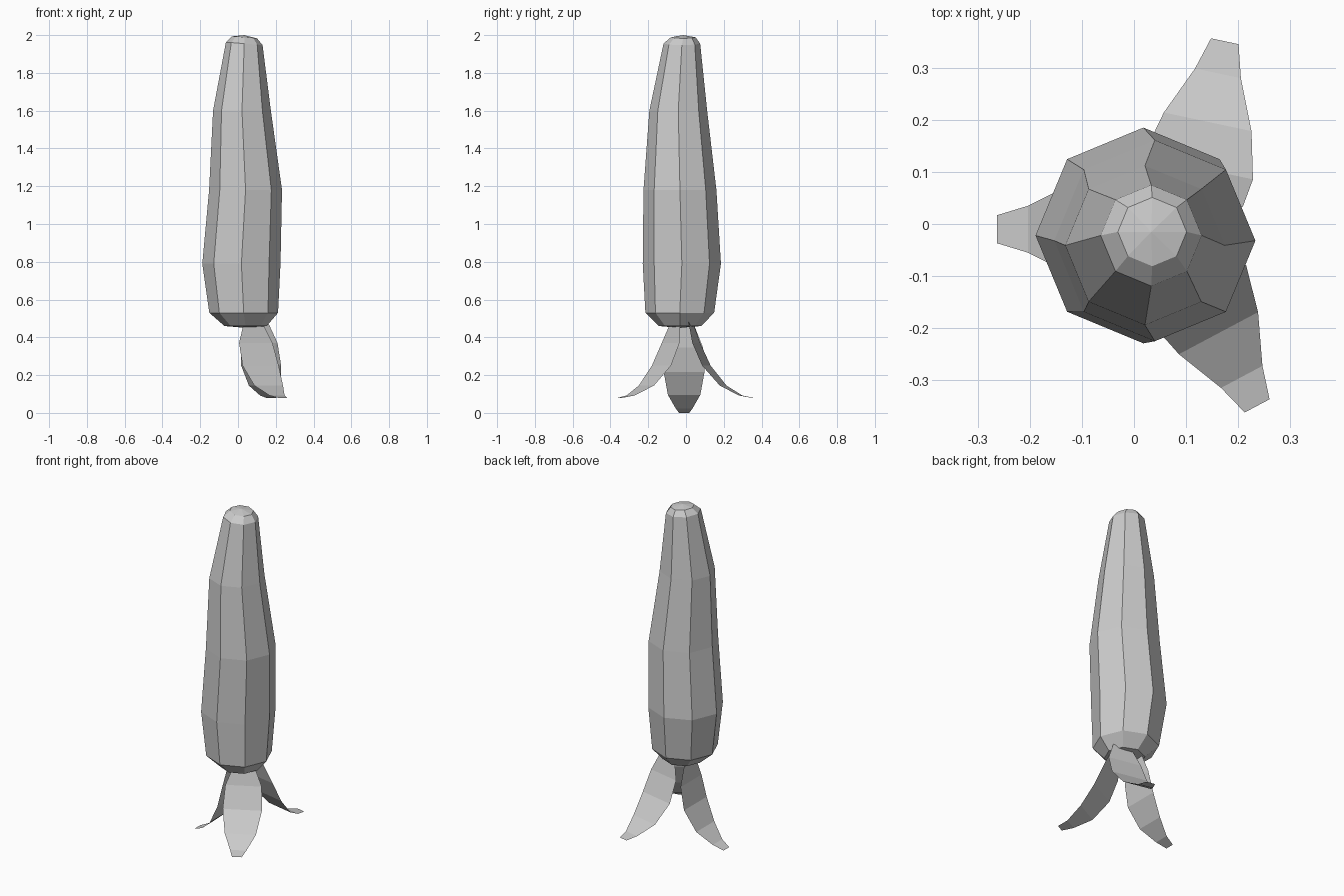
import bpy, bmesh
from math import cos, sin, pi, radians
from mathutils import Vector, Matrix

if "Cube" in bpy.data.objects:
    bpy.data.objects.remove(bpy.data.objects["Cube"])


def finish(bm, name):
    mesh = bpy.data.meshes.new(name)
    bm.to_mesh(mesh)
    bm.free()
    obj = bpy.data.objects.new(name, mesh)
    bpy.context.collection.objects.link(obj)
    return obj


# Eight-sided wobbly body: rings of (centre x, centre y, z, radius)
RINGS = [(.04, -.032, .46, .112), (.03, -.033, .53, .182), (.018, -.022, .79, .207),
         (.040, -.032, 1.18, .193), (.021, -.041, 1.6, .153),
         (.033, -.022, 1.955, .097), (.035, -.015, 1.988, .066)]
SIDES = 8
bm = bmesh.new()
rings = []
for cx, cy, z, r in RINGS:
    tilt = -.08 if z > 1.9 else 0
    rings.append([bm.verts.new((cx + r * cos(a), cy + r * sin(a), z + tilt * r * cos(a)))
                  for a in (2 * pi * i / SIDES for i in range(SIDES))])
bottom = bm.verts.new((.04, -.032, .45))
top = bm.verts.new((.033, -.015, 2.0))
for i in range(SIDES):
    j = (i + 1) % SIDES
    for a, b in zip(rings, rings[1:]):
        bm.faces.new((a[i], a[j], b[j], b[i]))
    bm.faces.new((bottom, rings[0][j], rings[0][i]))
    bm.faces.new((top, rings[-1][i], rings[-1][j]))
finish(bm, "body")

# Thin curved leaves: rows of (reach, drop, half width)
LEAF = [(0, 0, .055), (.03, .11, .1), (.085, .23, .108),
        (.175, .335, .086), (.27, .388, .045), (.333, .4, .027)]


def leaf(name, base, yaw, pitch=0):
    bm = bmesh.new()
    turn = Matrix.Rotation(radians(yaw), 3, 'Z') @ Matrix.Rotation(radians(pitch), 3, 'Y')
    rows = [[bm.verts.new(Vector(base) + turn @ Vector((reach, s * w, -drop))) for s in (-1, 1)]
            for reach, drop, w in LEAF]
    for a, b in zip(rows, rows[1:]):
        bm.faces.new((a[0], b[0], b[1], a[1]))
    finish(bm, name)


leaf("back_leaf", (.105, .025, .48), 78)
leaf("front_leaf", (.08, -.055, .48), -62)
leaf("left_leaf", (-.02, -.01, .46), 180, 12)
